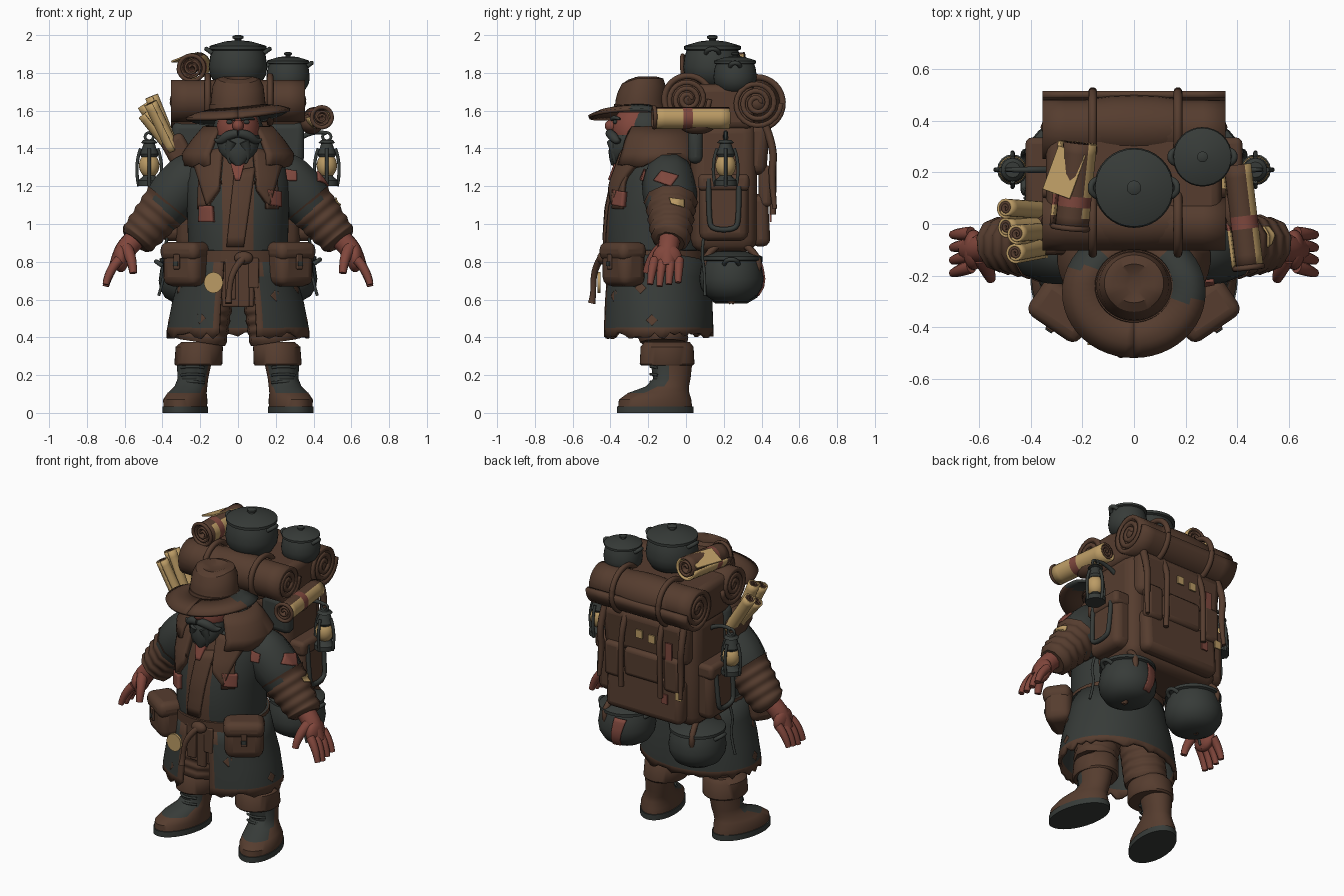
import bpy, bmesh, math, random
from mathutils import Vector, Matrix, Euler
from mathutils.bvhtree import BVHTree

random.seed(4)
if "Cube" in bpy.data.objects:
    bpy.data.objects.remove(bpy.data.objects["Cube"])


def material(name, *rgb):
    mat = bpy.data.materials.new(name)
    mat.use_nodes = True
    mat.diffuse_color = (*rgb, 1)
    bsdf = next(n for n in mat.node_tree.nodes if n.type == 'BSDF_PRINCIPLED')
    bsdf.inputs["Base Color"].default_value = (*rgb, 1)
    return mat


leather = material("leather brown", .092, .046, .028)
iron = material("iron grey", .038, .044, .04)
skin = material("ruddy skin", .22, .062, .045)
red = material("faded red", .21, .064, .047)
paper = material("parchment tan", .5, .33, .13)


# ---- helpers ----
def finish(name, mesh, colour, thick=0, bevel=0):
    mesh.materials.clear()
    mesh.materials.append(colour)
    mesh.shade_smooth()
    mesh.set_sharp_from_angle(angle=math.radians(42))
    ob = bpy.data.objects.new(name, mesh)
    bpy.context.collection.objects.link(ob)
    if thick:
        mod = ob.modifiers.new("thickness", 'SOLIDIFY')
        mod.thickness, mod.offset = thick, 0
    if bevel:
        mod = ob.modifiers.new("soft edges", 'BEVEL')
        mod.width, mod.segments = bevel, 3
    return ob


def build(name, rows, colour, closed=True, caps=True, thick=0):
    bm = bmesh.new()
    loops = [[bm.verts.new(p) for p in row] for row in rows]
    for a, b in zip(loops, loops[1:]):
        for i in range(len(a) if closed else len(a) - 1):
            j = (i + 1) % len(a)
            bm.faces.new((a[i], a[j], b[j], b[i]))
    if caps:
        bm.faces.new(loops[0][::-1])
        bm.faces.new(loops[-1])
    bmesh.ops.recalc_face_normals(bm, faces=bm.faces)
    mesh = bpy.data.meshes.new(name)
    bm.to_mesh(mesh)
    bm.free()
    return finish(name, mesh, colour, thick)


def loft(name, rings, colour, sides=40, gap=0, thick=0, jag=0):
    """Stack of ellipses (x, y, z, rx, ry); gap opens the front."""
    rows = []
    for k, (x, y, z, rx, ry) in enumerate(rings):
        count = sides + 1 if gap else sides
        angles = [gap - math.pi / 2 + (math.tau - 2 * gap) * i / sides for i in range(count)]
        rows.append([(x + rx * math.cos(a), y + ry * math.sin(a),
                      z + (random.uniform(-jag, jag) if k == 0 else 0)) for a in angles])
    return build(name, rows, colour, not gap, not thick, thick)


def tube(name, points, colour):
    """Smooth tapered tube through (x, y, z, radius)."""
    curve = bpy.data.curves.new(name, 'CURVE')
    curve.dimensions = '3D'
    curve.bevel_depth, curve.bevel_resolution, curve.resolution_u = 1, 3, 4
    curve.use_fill_caps = True
    spline = curve.splines.new('NURBS')
    spline.points.add(len(points) - 1)
    for p, (x, y, z, r) in zip(spline.points, points):
        p.co, p.radius = (x, y, z, 1), r
    spline.use_endpoint_u, spline.order_u = True, 3
    temp = bpy.data.objects.new(name + " path", curve)
    bpy.context.collection.objects.link(temp)
    depsgraph = bpy.context.evaluated_depsgraph_get()
    mesh = bpy.data.meshes.new_from_object(temp.evaluated_get(depsgraph))
    bpy.data.objects.remove(temp)
    return finish(name, mesh, colour)


def solid(name, loc, size, colour, turn=(0, 0, 0), bevel=.02, ball=False):
    bm = bmesh.new()
    if ball:
        bmesh.ops.create_uvsphere(bm, u_segments=24, v_segments=14, radius=1)
    else:
        bmesh.ops.create_cube(bm, size=1)
    bm.transform(Matrix.LocRotScale(Vector(loc), Euler(turn), Vector(size)))
    mesh = bpy.data.meshes.new(name)
    bm.to_mesh(mesh)
    bm.free()
    return finish(name, mesh, colour, bevel=0 if ball else bevel)


def ball(name, loc, size, colour):
    return solid(name, loc, size, colour, ball=True)


def hoop(name, centre, axis, radius, thickness, colour):
    turn = Vector(axis).to_track_quat('Z', 'Y')
    points = []
    for i in range(26):
        a = math.tau * i / 24
        spot = turn @ Vector((math.cos(a), math.sin(a), 0)) * radius + Vector(centre)
        points.append((*spot, thickness))
    return tube(name, points, colour)


def roll(name, centre, axis, radius, length, colour, turns=3, thick=.02):
    """Sheet rolled into a spiral along an axis."""
    turn, rows = Vector(axis).to_track_quat('Z', 'Y'), []
    for step in range(9):
        row = []
        for i in range(61):
            t = i / 60
            a, r = turns * math.tau * t, radius * (.15 + .85 * t)
            spot = Vector((r * math.cos(a), r * math.sin(a), length * (step / 8 - .5)))
            row.append(turn @ spot + Vector(centre))
        rows.append(row)
    return build(name, rows, colour, False, False, thick)


def paint(ob, colour, rule):
    ob.data.materials.append(colour)
    for face in ob.data.polygons:
        if rule(face.center, face.normal):
            face.material_index = len(ob.data.materials) - 1


def patch(name, target, corners, side, colour, thick=.008):
    """Cloth piece laid on a surface, corners given in the plane seen from a side."""
    mesh, side = target.data, Vector(side)
    tree = BVHTree.FromPolygons([v.co for v in mesh.vertices], [p.vertices for p in mesh.polygons])
    a, b, c, d = [Vector((0, u, v) if side.x else (u, 0, v)) for u, v in corners]
    rows = []
    for i in range(9):
        row = []
        for j in range(9):
            spot = a.lerp(b, i / 8).lerp(d.lerp(c, i / 8), j / 8) + side
            hit = tree.ray_cast(spot, -side)[0] or tree.find_nearest(spot)[0]
            row.append(hit + side * (thick / 2 + .003))
        rows.append(row)
    return build(name, rows, colour, False, False, thick)


def mirror(*parts):
    for ob in parts:
        twin = ob.copy()
        twin.name = ob.name.replace("left", "right")
        twin.data = ob.data.copy()
        twin.data.transform(Matrix.Scale(-1, 4, (1, 0, 0)))
        twin.data.flip_normals()
        bpy.context.collection.objects.link(twin)


FRONT, BACK, LEFT, RIGHT = (0, -1, 0), (0, 1, 0), (1, 0, 0), (-1, 0, 0)

# ---- boots and trousers ----
boot = loft("left_boot", [(.26, -.17, .025, .11, .2), (.26, -.17, .07, .112, .195), (.255, -.15, .105, .1, .165),
                          (.245, -.1, .14, .085, .115), (.24, -.075, .18, .08, .1), (.23, -.075, .3, .095, .115)], leather)
paint(boot, iron, lambda c, n: c.z > .09 and n.y < -.25)
sole = loft("left_sole", [(.26, -.17, 0, .116, .206), (.26, -.17, .035, .116, .206)], iron)
swing = Matrix.Translation((.24, -.08, 0)) @ Matrix.Rotation(.22, 4, 'Z') @ Matrix.Translation((-.24, .08, 0))
for part in (boot, sole):
    part.data.transform(swing)
laces = [tube("left_lace", [(.18, -.16, z, .007), (.245, -.22, z + .01, .007), (.3, -.15, z, .007)], iron)
         for z in (.16, .2, .24)]
leg = tube("left_trouser_leg", [(.15, -.13, .78, .14)] + [
    (.16 + .004 * i, -.12, .58 - .026 * i, .125 + .013 * (i % 2)) for i in range(9)], leather)
cuff = loft("left_trouser_cuff", [(.21, -.1, .25, .12, .135), (.21, -.1, .26, .127, .145), (.205, -.1, .35, .125, .14),
                                  (.2, -.1, .375, .1, .12)], leather)
mirror(boot, sole, leg, cuff, *laces)

# ---- coat and torso ----
skirt = loft("coat_skirt", [(0, -.15, .41, .37, .285), (0, -.15, .45, .365, .285), (0, -.15, .58, .34, .28),
                            (0, -.155, .72, .3, .265), (0, -.16, .86, .265, .25)], iron, 60, .27, .02, .018)
paint(skirt, leather, lambda c, n: c.z < .44 or (abs(c.x) < .12 and c.y < -.3))
torso = loft("torso", [(0, -.16, .8, .26, .25), (0, -.165, .92, .265, .26), (0, -.16, 1.08, .27, .255), (0, -.15, 1.22, .28, .235),
                       (0, -.14, 1.34, .25, .2), (0, -.15, 1.43, .17, .16), (0, -.18, 1.48, .1, .11)], iron, 60)
paint(torso, leather, lambda c, n: abs(c.x) < .09 and n.y < 0)
patch("shirt_overlap", torso, [(-.02, 1.28), (.09, 1.3), (.03, .88), (-.06, .88)], FRONT, leather, .015)
patch("bare_chest", torso, [(-.05, 1.36), (.045, 1.36), (.01, 1.23), (-.015, 1.23)], FRONT, skin, .03)
collar = loft("coat_collar", [(0, -.14, 1.31, .28, .25), (0, -.13, 1.37, .285, .24), (0, -.14, 1.44, .235, .205),
                              (0, -.15, 1.51, .175, .16)], leather, 40, .55, .025, .012)
lapel = patch("left_lapel", torso, [(.08, 1.4), (.24, 1.36), (.16, 1.1), (.1, 1.18)], FRONT, leather, .035)
strap = patch("left_shoulder_strap", torso, [(.14, 1.36), (.2, 1.36), (.21, 1.08), (.15, 1.08)], FRONT, leather, .022)
mirror(lapel, strap)
patch("chest_red_patch", torso, [(-.2, 1.095), (-.135, 1.095), (-.13, 1.01), (-.2, 1.01)], FRONT, red, .03)
patch("vest_red_patch", torso, [(.15, 1.18), (.22, 1.17), (.22, 1.09), (.16, 1.1)], FRONT, red, .035)
for x, z in ((-.22, .62), (.2, .62), (.27, .52), (-.2, .5)):
    patch("skirt_patch", skirt, [(x - .03, z), (x, z + .035), (x + .03, z), (x, z - .03)], FRONT, leather)
for side in (LEFT, RIGHT):
    for y, z in ((-.18, .49), (-.32, .47), (-.24, .66), (.03, .46)):
        patch("skirt_side_patch", skirt, [(y - .03, z), (y, z + .03), (y + .03, z), (y, z - .03)], side, leather)

# ---- belt, pouches and hanging strips ----
loft("belt", [(0, -.16, .8, .282, .268), (0, -.16, .86, .28, .272)], leather)
ball("belt_knot", (.03, -.44, .82), (.05, .03, .035), leather)
tube("belt_tail", [(.03, -.45, .82, .02), (-.03, -.49, .76, .017), (-.05, -.49, .62, .014), (-.05, -.5, .58, .02)], leather)
for x, low in ((-.04, .6), (.03, .56), (.08, .66)):
    solid("belt_strip", (x, -.41, (low + .82) / 2), (.06, .025, .82 - low), leather, bevel=.008)
solid("sash_cloth", (0, -.36, .68), (.17, .03, .24), leather, bevel=.01)
loft("brass_disc", [(0, 0, -.008, .05, .055), (0, 0, .008, .05, .055)], paper).data.transform(
    Matrix.Translation((-.13, -.46, .69)) @ Matrix.Rotation(math.pi / 2, 4, 'X'))
yaw = (0, 0, .6)
mirror(solid("left_pouch", (.275, -.33, .775), (.23, .16, .21), leather, yaw, .05),
       solid("left_pouch_flap", (.278, -.335, .855), (.24, .17, .1), leather, yaw, .04),
       solid("left_pouch_tab", (.325, -.405, .8), (.035, .015, .08), leather, yaw, .005),
       solid("left_pouch_buckle", (.329, -.411, .79), (.03, .012, .025), iron, yaw, .003))

# ---- arms and hands ----
sleeve = tube("left_upper_sleeve", [(.17, -.09, 1.3, .09), (.23, -.09, 1.27, .135), (.3, -.09, 1.2, .145), (.37, -.08, 1.11, .143),
                                    (.44, -.08, 1.02, .11)], iron)
forearm = tube("left_forearm_wrap", [(.37 + .02 * i, -.08, 1.115 - .024 * i, .145 - .004 * i - .016 * (i % 2))
                                     for i in range(9)] + [(.545, -.085, .905, .08)], leather)
hand = [tube("left_wrist", [(.5, -.08, .96, .06), (.57, -.09, .9, .057), (.61, -.1, .84, .057), (.64, -.1, .77, .045)], skin),
        ball("left_palm", (.62, -.1, .82), (.042, .078, .075), skin),
        tube("left_thumb", [(.59, -.13, .87, .034), (.56, -.19, .82, .028), (.555, -.21, .74, .02)], skin)]
for i in range(4):
    y = -.165 + .043 * i
    hand.append(tube("left_finger", [(.63, y, .81, .026), (.68, y * 1.1, .76, .025), (.7, y * 1.15, .67 + .01 * abs(i - 1), .017)], skin))
mirror(sleeve, forearm, *hand)
patch("sleeve_red_patch", sleeve, [(-.17, 1.23), (-.13, 1.28), (-.04, 1.255), (-.08, 1.2)], LEFT, red, .012)
patch("sleeve_tan_patch", forearm, [(-.09, 1.14), (-.01, 1.13), (-.01, 1.09), (-.08, 1.11)], LEFT, paper)
patch("sleeve_front_patch", sleeve, [(-.36, 1.22), (-.28, 1.27), (-.25, 1.19), (-.32, 1.15)], FRONT, leather)
patch("sleeve_red_square", sleeve, [(.25, 1.29), (.31, 1.28), (.31, 1.23), (.26, 1.23)], FRONT, red, .012)

# ---- head ----
ball("head", (0, -.26, 1.5), (.115, .13, .14), skin)
ball("nose", (0, -.395, 1.52), (.03, .035, .032), skin)
ball("hair", (0, -.21, 1.5), (.132, .128, .13), iron)
loft("beard", [(0, -.38, 1.31, .015, .015), (0, -.36, 1.34, .06, .045), (0, -.33, 1.38, .1, .08), (0, -.3, 1.44, .118, .105),
               (0, -.28, 1.47, .115, .11)], iron, 18)
mirror(tube("left_moustache", [(0, -.405, 1.48, .022), (.05, -.395, 1.475, .028), (.1, -.36, 1.43, .02), (.125, -.35, 1.45, .005)], iron),
       tube("left_beard_lock", [(.03, -.39, 1.44, .03), (.06, -.37, 1.37, .025), (.04, -.38, 1.32, .006)], iron),
       ball("left_eye", (.045, -.375, 1.54), (.017, .012, .012), iron),
       tube("left_brow", [(.015, -.39, 1.555, .012), (.05, -.385, 1.57, .014), (.085, -.35, 1.555, .006)], iron))

# ---- hat ----
brim = loft("hat_brim", [(0, -.265, 1.565, .275, .25), (0, -.26, 1.59, .22, .2), (0, -.25, 1.61, .14, .13)], leather, 48, .001, .018)
for v in brim.data.vertices:
    v.co.z += .2 * v.co.x ** 2 + .09 * v.co.x - .2 * max(0, v.co.y + .2)
paint(brim, iron, lambda c, n: (c.x > .1 and c.y > -.3) or (c.x < -.1 and c.y > -.17))
crown = loft("hat_crown", [(0, -.24, 1.59, .15, .14), (0, -.24, 1.66, .143, .132), (0, -.235, 1.73, .135, .128), (0, -.23, 1.77, .115, .11),
                           (0, -.23, 1.78, .08, .075), (0, -.23, 1.76, .03, .04)], leather)
for v in crown.data.vertices:
    v.co.z -= max(0, -.26 - v.co.y) * .35 * (v.co.z > 1.7)
loft("hat_band", [(0, -.24, 1.605, .152, .143), (0, -.24, 1.635, .15, .14)], leather)

# ---- backpack ----
solid("pack_body", (0, .2, 1.2), (.66, .35, .7), leather, bevel=.07)
solid("pack_top_flap", (0, .36, 1.4), (.6, .15, .28), leather, (-.08, 0, 0), .05)
solid("pack_lower_pocket", (0, .39, 1.02), (.54, .1, .28), leather, (.06, 0, 0), .04)
solid("pack_middle_pocket", (0, .42, 1.21), (.26, .07, .18), leather, bevel=.025)
for x, z, tall, colour in ((-.07, 1.4, .05, paper), (.02, 1.41, .05, paper), (-.26, 1.08, .05, paper),
                           (-.19, 1.35, .11, red), (-.16, 1.04, .06, red)):
    solid("pack_patch", (x, .447, z), (.045, .009, tall), colour, bevel=0)
mirror(solid("left_side_pocket", (.34, .2, 1.07), (.14, .26, .32), leather, bevel=.045),
       solid("left_side_pocket_flap", (.345, .2, 1.22), (.15, .27, .09), leather, bevel=.025),
       solid("left_shoulder_pad", (.25, .05, 1.43), (.2, .08, .22), iron, bevel=.035),
       solid("left_back_pouch", (.21, .42, 1.2), (.12, .07, .22), leather, bevel=.025),
       tube("left_pack_strap", [(.13, .39, 1.55, .02), (.13, .46, 1.46, .018), (.14, .465, 1.25, .016), (.14, .46, 1.05, .016)], leather),
       tube("left_loose_strap", [(.28, .42, 1.52, .022), (.29, .47, 1.4, .02), (.28, .45, 1.25, .02), (.29, .47, 1.08, .012)], leather),
       tube("left_iron_loop", [(.41, .12, 1.24, .014), (.425, .12, 1.02, .014), (.425, .14, .97, .014), (.425, .26, .97, .014),
                               (.425, .28, 1.02, .014), (.41, .28, 1.2, .014)], iron),
       tube("left_thin_cord", [(.36, .1, .98, .008), (.4, .08, .85, .008), (.38, .1, .75, .008), (.42, .1, .62, .008)], iron))

# ---- bedroll on top, stuffed so that the spirals are closed ----
solid("bedroll_middle", (0, .19, 1.62), (.68, .34, .24), leather, bevel=.04)
for name, y, z, radius in (("back_bedroll", .375, 1.64, .128), ("front_bedroll", .01, 1.66, .115)):
    roll(name, (0, y, z), LEFT, radius, .71, leather, thick=.026)
    ball(name + "_stuffing", (0, y, z), (.362, radius * .97, radius * .97), leather)
    for x in (-.16, .17):
        hoop(name + "_strap", (x, y, z), LEFT, radius + .01, .017, leather)


# ---- cooking pots ----
def pot(name, x, y, base, radius, height):
    profile = [(0, .5), (.1, .8), (.25, .96), (.4, 1), (.6, .95), (.71, .88), (.73, .97), (.79, .97), (.81, .89),
               (.88, .45), (.9, .12), (.92, .11), (.94, .18), (.98, .18), (1, .1)]
    body = loft(name, [(x, y, base + height * f, radius * r, radius * r) for f, r in profile], iron, 32)
    for s in (-1, 1):
        grip = [(.88, -.22, .66), (1.08, -.18, .74), (1.08, .18, .74), (.88, .22, .66)]
        tube(name + "_handle", [(x + s * radius * u, y + radius * v, base + height * f, .012) for u, v, f in grip], iron)
    return body


pot("large_pot", 0, .14, 1.72, .155, .28)
pot("small_pot", .265, .26, 1.69, .115, .22)
hanging = pot("left_hanging_pot", .25, .24, .59, .17, .3)
pot("right_hanging_pot", -.25, .24, .58, .17, .3)
for s in (-1, 1):
    for y in (.1, .38):
        tube("pot_strap", [(s * .28, .24, .93, .02), (s * .31, y, .86, .018), (s * .31, y * 1.02, .72, .018), (s * .27, .24, .585, .015)], leather)
patch("pot_red_patch", hanging, [(.16, .79), (.23, .8), (.25, .62), (.2, .62)], BACK, red)

# ---- lanterns ----
shell = [(0, .06), (.03, .06), (.05, .035), (.06, .03)]
lamp = [loft("left_lantern_base", [(.47, .21, 1.2 + z, r, r) for z, r in shell], iron, 16),
        ball("left_lantern_glass", (.47, .21, 1.31), (.054, .054, .065), paper),
        loft("left_lantern_cap", [(.47, .21, 1.355 + z, r, r) for z, r in
                                  ((0, .042), (.015, .05), (.04, .04), (.07, .03), (.075, .045), (.09, .03))], iron, 16),
        hoop("left_lantern_ring", (.47, .21, 1.462), FRONT, .022, .008, iron),
        tube("left_lantern_hook", [(.32, .21, 1.45, .014), (.4, .21, 1.5, .012), (.47, .21, 1.48, .01)], iron)]
for dx, dy in ((1, 0), (-1, 0), (0, 1), (0, -1)):
    lamp.append(tube("left_lantern_wire", [(.47 + dx * r, .21 + dy * r, z, .009) for r, z in ((.055, 1.2), (.08, 1.31), (.045, 1.4))], iron))
mirror(*lamp)

# ---- scrolls, dark inside and tied with a wide red band ----
for name, spot, way, radius, length, band, rim in (("left_scroll", (.42, .03, 1.565), (-.12, 1, 0), .06, .4, -.025, .5),
                                                   ("top_scroll", (-.23, .15, 1.835), (.1, 1, .06), .075, .33, -.06, .42)):
    spot, way = Vector(spot), Vector(way).normalized()
    scroll = roll(name, spot, way, radius, length, paper, thick=.012)
    paint(scroll, leather, lambda c, n: (c - spot).cross(way).length < radius * .8 or (c - spot).dot(way) < -rim * length)
    paint(scroll, red, lambda c, n: abs((c - spot).dot(way) - band) < .02)
    hoop(name + "_rim", spot - way * length * .5, way, radius * .9, .011, leather)
ball("left_scroll_bag", (.39, .06, 1.53), (.06, .1, .055), leather)
solid("top_scroll_flap", (-.27, .2, 1.88), (.12, .18, .01), paper, (0, -.35, -.35), .003)
for y, lean, length in ((-.09, -.48, .28), (-.03, -.4, .31), (.05, -.65, .29), (-.01, -.8, .25)):
    way = Vector((lean, y, 1)).normalized()
    base = Vector((-.34, y, 1.39))
    tubes = roll("right_map_tube", base + way * length / 2, way, .036, length, paper, thick=.01)
    paint(tubes, leather, lambda c, n: (c - base).cross(way).length < .024)
solid("right_map_holder", (-.32, -.02, 1.39), (.13, .2, .16), leather, (0, -.5, 0), .03)
